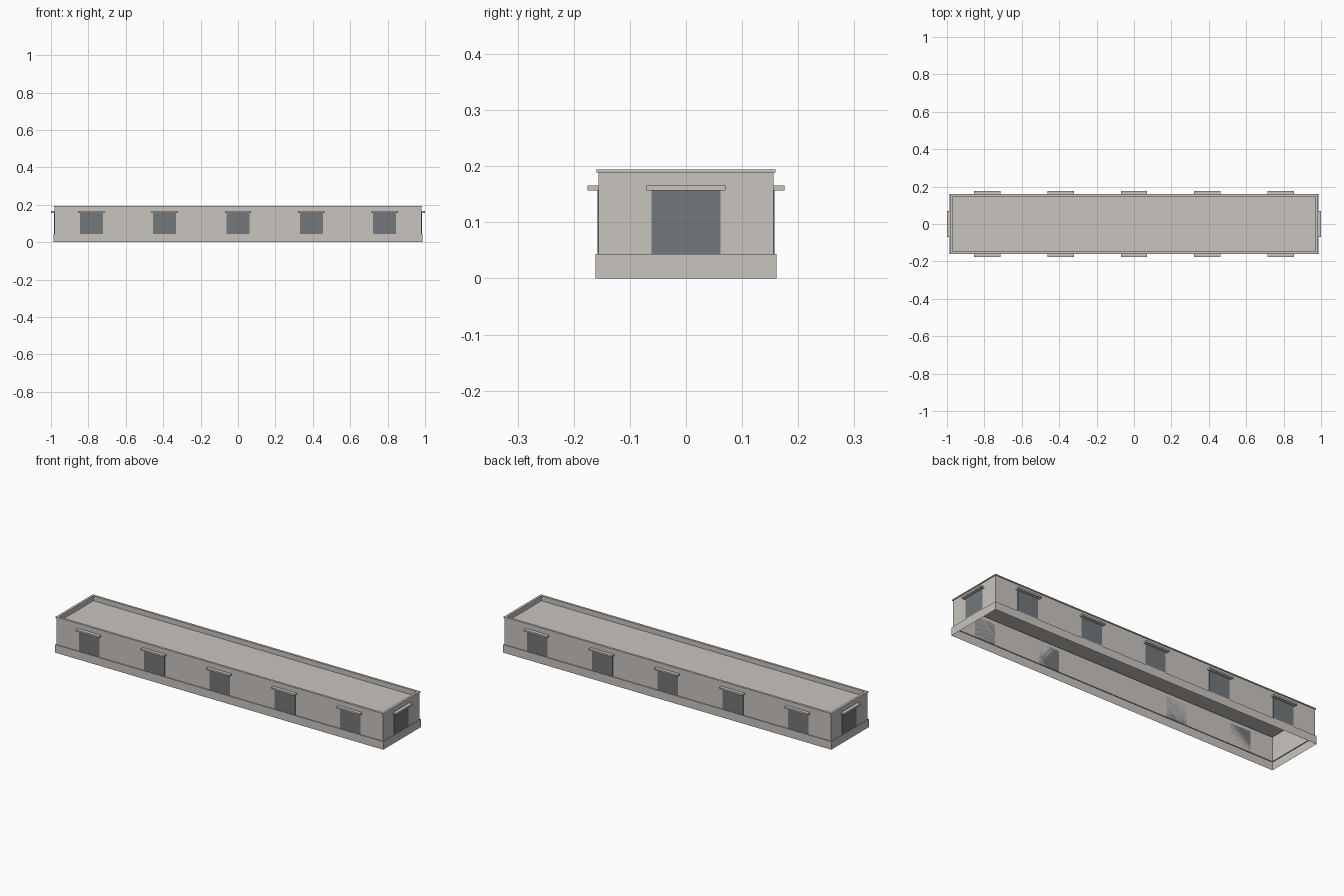
import bpy
import bmesh
from math import pi
from mathutils import Matrix, Vector

cube = bpy.data.objects.get("Cube")
if cube:
    bpy.data.objects.remove(cube, do_unlink=True)


def make_material(name, color):
    mat = bpy.data.materials.new(name)
    mat.use_nodes = True
    mat.diffuse_color = color
    mat.node_tree.nodes["Principled BSDF"].inputs["Base Color"].default_value = color
    return mat


stone = make_material("warm_grey_stone", (0.584, 0.558, 0.527, 1))
slate = make_material("slate_grey", (0.174, 0.188, 0.198, 1))

BODY_X, BODY_Y = 0.9805, 0.156
PLINTH_TOP, DOOR_TOP = 0.0437, 0.157


def add_object(name, bm, mat):
    mesh = bpy.data.meshes.new(name)
    bm.to_mesh(mesh)
    bm.free()
    mesh.materials.append(mat)
    obj = bpy.data.objects.new(name, mesh)
    bpy.context.collection.objects.link(obj)
    return obj


def add_box(name, low, high, mat, placement):
    """Box between two corners, then moved onto its wall."""
    low, high = Vector(low), Vector(high)
    bm = bmesh.new()
    bmesh.ops.create_cube(bm, size=1)
    bm.transform(placement @ Matrix.Translation((low + high) / 2)
                 @ Matrix.Diagonal((*(high - low), 1)))
    return add_object(name, bm, mat)


# Shell: rectangular rings lofted from plinth to parapet, open underneath
profile = [  # outward offset from the wall, height
    (0.005, 0), (0.005, PLINTH_TOP), (0, PLINTH_TOP),
    (0, 0.189), (0.0035, 0.189), (0.0035, 0.1945),
    (-0.009, 0.1945), (-0.009, 0.168),
]
bm = bmesh.new()
rings = []
for out, z in profile:
    x, y = BODY_X + out, BODY_Y + out
    rings.append([bm.verts.new((sx * x, sy * y, z))
                  for sx, sy in ((-1, -1), (1, -1), (1, 1), (-1, 1))])
for a, b in zip(rings, rings[1:]):
    for i in range(4):
        j = (i + 1) % 4
        bm.faces.new((a[i], a[j], b[j], b[i]))
bm.faces.new(rings[-1])  # recessed roof
add_object("building_shell", bm, stone)


# Doors and canopies, modelled facing -y and turned onto each wall
def add_bay(name, angle, along, distance):
    place = Matrix.Rotation(angle, 4, "Z") @ Matrix.Translation((along, -distance, 0))
    add_box(name + "_door", (-0.0615, -0.002, PLINTH_TOP), (0.0615, 0, DOOR_TOP), slate, place)
    add_box(name + "_canopy", (-0.0705, -0.0195, DOOR_TOP), (0.0705, 0, 0.166), stone, place)


for i in range(5):
    offset = (i - 2) * 0.392
    add_bay(f"front_{i + 1}", 0, offset, BODY_Y)
    add_bay(f"back_{i + 1}", pi, offset, BODY_Y)
add_bay("left_end", pi / 2, 0, BODY_X)
add_bay("right_end", -pi / 2, 0, BODY_X)
